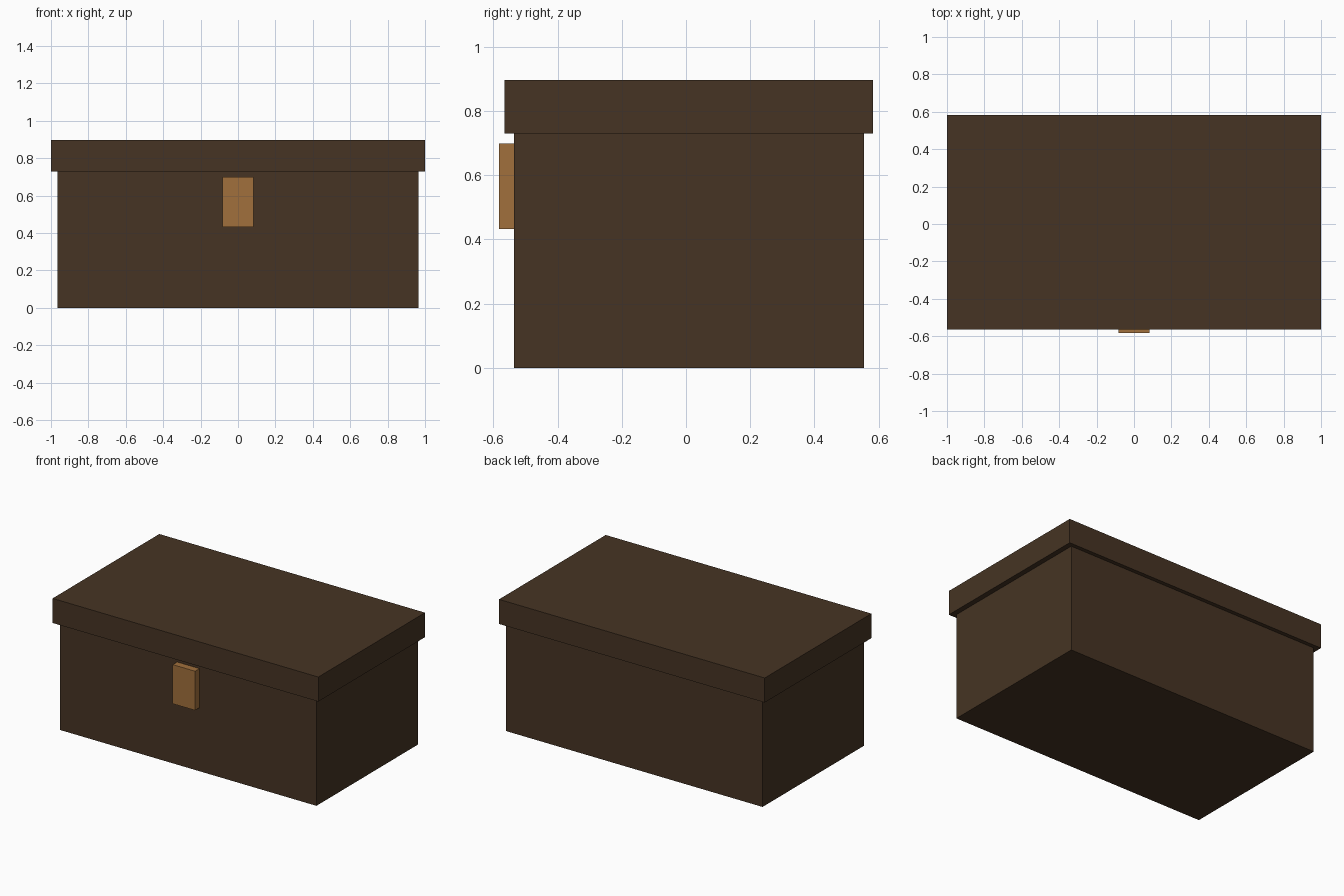
import bpy
import bmesh
from mathutils import Vector

default_cube = bpy.data.objects.get("Cube")
if default_cube:
    bpy.data.objects.remove(default_cube, do_unlink=True)


def make_material(name, rgb):
    color = (*rgb, 1.0)
    mat = bpy.data.materials.new(name)
    mat.use_nodes = True
    mat.diffuse_color = color
    bsdf = mat.node_tree.nodes["Principled BSDF"]
    bsdf.inputs["Base Color"].default_value = color
    bsdf.inputs["Roughness"].default_value = 0.8
    return mat


def make_box(name, low, high, mat):
    """Box spanning two opposite corners."""
    low, high = Vector(low), Vector(high)
    size = high - low
    bm = bmesh.new()
    bmesh.ops.create_cube(bm, size=1.0)
    bmesh.ops.scale(bm, vec=size, verts=bm.verts)
    mesh = bpy.data.meshes.new(name)
    bm.to_mesh(mesh)
    bm.free()
    mesh.materials.append(mat)
    obj = bpy.data.objects.new(name, mesh)
    obj.location = (low + high) / 2
    bpy.context.collection.objects.link(obj)
    return obj


dark_wood = make_material("dark_wood", (0.061, 0.034, 0.017))
brass = make_material("brass", (0.355, 0.162, 0.045))

# Chest body
make_box("chest_body", (-0.965, -0.535, 0), (0.965, 0.555, 0.73), dark_wood)

# Overhanging flat lid
make_box("lid", (-1, -0.565, 0.73), (1, 0.582, 0.897), dark_wood)

# Clasp plate on the front
make_box("clasp", (-0.084, -0.582, 0.432), (0.084, -0.535, 0.698), brass)
